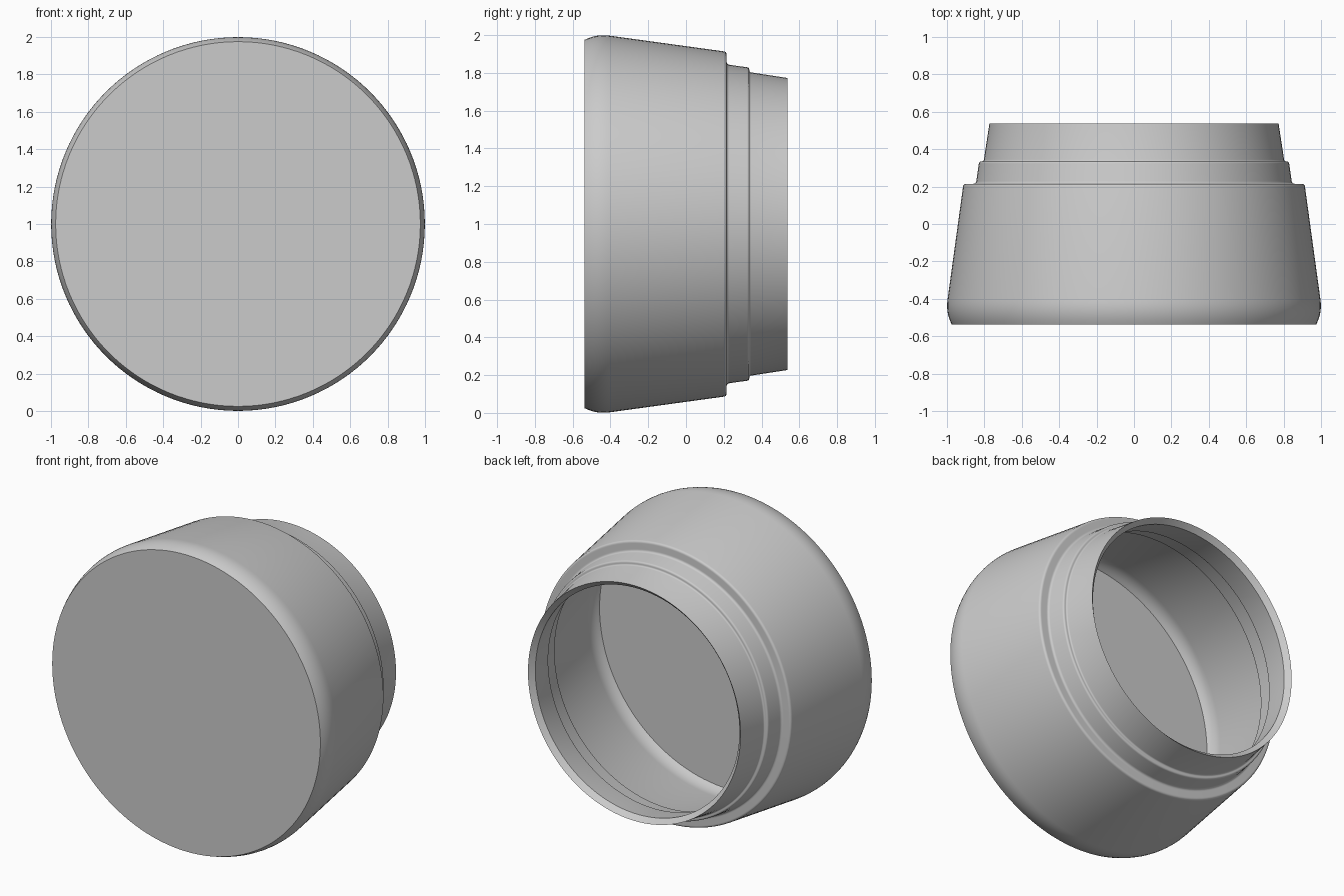
import bpy
import bmesh
import math
from mathutils import Vector

if "Cube" in bpy.data.objects:
    bpy.data.objects.remove(bpy.data.objects["Cube"], do_unlink=True)


def make_material(name, color):
    mat = bpy.data.materials.new(name)
    mat.use_nodes = True
    mat.diffuse_color = color
    mat.node_tree.nodes["Principled BSDF"].inputs["Base Color"].default_value = color
    return mat


def rounded(corners, steps=6):
    """Turn (radius, depth, rounding) corners into a smooth profile."""
    points = []
    for i, (r, y, size) in enumerate(corners):
        corner = Vector((r, y, 0))
        if size == 0:
            points.append(corner)
            continue
        before = Vector((*corners[i - 1][:2], 0)) - corner
        after = Vector((*corners[i + 1][:2], 0)) - corner
        start = corner + before.normalized() * size
        end = corner + after.normalized() * size
        for k in range(steps + 1):
            t = k / steps
            points.append(start * (1 - t) ** 2 + corner * 2 * t * (1 - t) + end * t ** 2)
    return points


def lathe(name, corners, material, segments=128):
    """Spin a profile around the front-to-back axis."""
    bm = bmesh.new()
    verts = [bm.verts.new(p) for p in rounded(corners)]
    edges = [bm.edges.new(pair) for pair in zip(verts, verts[1:])]
    bmesh.ops.spin(bm, geom=verts + edges, cent=(0, 0, 0), axis=(0, 1, 0),
                   angle=math.tau, steps=segments, use_merge=True)
    bmesh.ops.remove_doubles(bm, verts=bm.verts, dist=0.0001)
    bmesh.ops.recalc_face_normals(bm, faces=bm.faces)
    mesh = bpy.data.meshes.new(name)
    bm.to_mesh(mesh)
    bm.free()
    mesh.materials.append(material)
    obj = bpy.data.objects.new(name, mesh)
    obj.location.z = 1
    bpy.context.collection.objects.link(obj)
    bpy.ops.object.select_all(action="DESELECT")
    obj.select_set(True)
    bpy.context.view_layer.objects.active = obj
    bpy.ops.object.shade_smooth_by_angle(angle=math.radians(30))
    return obj


grey = make_material("plain grey", (0.6, 0.6, 0.6, 1))

# Outside: flat front, rounded shoulder, tapering body and two stepped collars
outside = [
    (0, -0.537, 0),
    (0.975, -0.537, 0),
    (1.006, -0.47, 0.065),
    (0.912, 0.215, 0.015),
    (0.845, 0.215, 0.015),
    (0.828, 0.335, 0.012),
    (0.804, 0.335, 0.01),
    (0.773, 0.537, 0),
]

# Inside: bevelled mouth, matching steps, hollow body and flat floor
inside = [
    (0.742, 0.505, 0),
    (0.768, 0.33, 0.01),
    (0.795, 0.33, 0.01),
    (0.812, 0.2, 0.012),
    (0.88, 0.2, 0.012),
    (0.965, -0.39, 0.045),
    (0.94, -0.445, 0),
    (0, -0.445, 0),
]

lathe("hollow_cap", outside + inside, grey)
